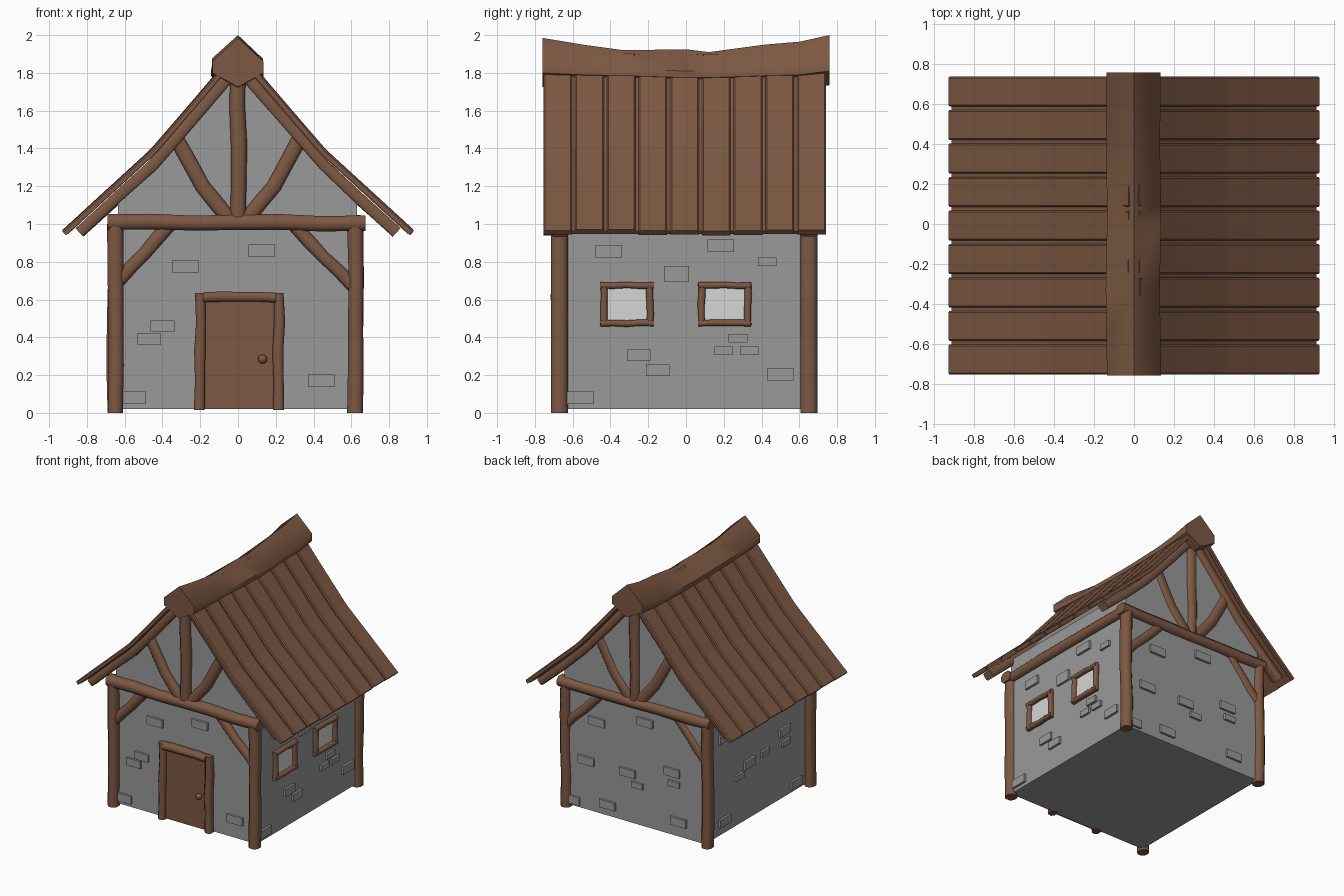
import bpy, bmesh, math, random
from mathutils import Vector as V

if "Cube" in bpy.data.objects:
    bpy.data.objects.remove(bpy.data.objects["Cube"])

random.seed(4)
X, Y = V((1, 0, 0)), V((0, 1, 0))


def material(name, col):
    m = bpy.data.materials.new(name)
    m.diffuse_color = (*col, 1)
    m.use_nodes = True
    m.node_tree.nodes["Principled BSDF"].inputs["Base Color"].default_value = m.diffuse_color
    return m


WOOD = material("brown wood", (0.205, 0.098, 0.056))
STONE = material("grey stone", (0.32, 0.32, 0.32))
GLASS = material("pale glass", (0.67, 0.67, 0.67))


def finish(name, bm, mat, smooth=None):
    bmesh.ops.recalc_face_normals(bm, faces=bm.faces)
    me = bpy.data.meshes.new(name)
    bm.to_mesh(me)
    bm.free()
    me.materials.append(mat)
    if smooth:
        for p in me.polygons:
            p.use_smooth = True
        me.set_sharp_from_angle(angle=math.radians(smooth))
    ob = bpy.data.objects.new(name, me)
    bpy.context.collection.objects.link(ob)
    return ob


def loft(name, rings, mat, smooth=None):
    """Skin a list of closed rings and cap both ends."""
    bm = bmesh.new()
    vs = [[bm.verts.new(p) for p in r] for r in rings]
    n = len(vs[0])
    for a, b in zip(vs, vs[1:]):
        for i in range(n):
            bm.faces.new((a[i], a[(i + 1) % n], b[(i + 1) % n], b[i]))
    bm.faces.new(vs[0])
    bm.faces.new(vs[-1])
    return finish(name, bm, mat, smooth)


def beam(name, pts, w, d, n=Y, wob=0.006, segs=4, ch=0.28):
    """Hewn timber along pts: d thick along axis n, w across, with chamfered corners."""
    pts = [V(p) for p in pts]
    path = [a.lerp(b, i / segs) for a, b in zip(pts, pts[1:]) for i in range(segs)] + [pts[-1]]
    rings = []
    for i, p in enumerate(path):
        t = (path[min(i + 1, len(path) - 1)] - path[max(i - 1, 0)]).normalized()
        b = t.cross(n).normalized()
        if 0 < i < len(path) - 1:
            p = p + b * random.uniform(-wob, wob)
        hw, hd = w / 2 + random.uniform(-wob, wob) * 0.4, d / 2
        c = ch * min(w, d)
        prof = [(hw, hd - c), (hw - c, hd), (c - hw, hd), (-hw, hd - c),
                (-hw, c - hd), (c - hw, -hd), (hw - c, -hd), (hw, c - hd)]
        rings.append([p + b * u + n * v for u, v in prof])
    return loft(name, rings, WOOD, 50)


def box(name, lo, hi, mat):
    bm = bmesh.new()
    bmesh.ops.create_cube(bm, size=1)
    for v in bm.verts:
        v.co = [lo[k] + (v.co[k] + 0.5) * (hi[k] - lo[k]) for k in range(3)]
    return finish(name, bm, mat)


# Stone walls with gables, one solid body
outline = [(-.635, .02), (.63, .02), (.63, 1.16), (.466, 1.31), (0, 1.84), (-.466, 1.31), (-.635, 1.16)]
loft("walls", [[(x, y, z) for x, z in outline] for y in (-.66, .66)], STONE)

# Raised stones: (position along wall, height, width, height size)
L, S = (.14, .065), (.10, .045)
front = [(-.28, .775, L), (.125, .86, L), (-.40, .46, (.125, .06)), (-.47, .39, (.125, .06)),
         (.44, .17, L), (-.56, .08, L)]
right = [(-.41, .855, L), (.185, .885, L), (.43, .80, S), (-.05, .735, (.13, .085)), (.275, .395, S),
         (.2, .33, S), (.335, .33, S), (-.25, .305, (.125, .06)), (-.15, .225, (.125, .06)),
         (.50, .205, L), (-.56, .08, L)]
back = [(.335, .76, L), (-.10, .87, L), (.43, .42, L), (.06, .42, L), (-.03, .34, S), (-.34, .53, L),
        (-.36, .44, S), (.24, .11, L), (-.40, .14, L), (.56, .07, L)]
left = [(.23, .41, S), (.10, .47, L), (-.10, .48, S), (-.35, .56, L), (-.37, .46, S), (.42, .12, L),
        (-.50, .08, L), (.42, .80, L), (-.12, .84, L)]
for side, stones in (("front", front), ("back", back), ("right", right), ("left", left)):
    for i, (u, z, (w, h)) in enumerate(stones):
        s = 1 if side in ("right", "back") else -1
        face = .66 if side in ("front", "back") else (.63 if s > 0 else .635)
        a, b = sorted((s * (face - .02), s * (face + .018)))
        lo, hi = (u - w / 2, a, z - h / 2), (u + w / 2, b, z + h / 2)
        if side in ("right", "left"):
            lo, hi = (a, lo[0], lo[2]), (b, hi[0], hi[2])
        box(f"{side}_stone_{i}", lo, hi, STONE)

# Timber framing on both gable ends
for end, y in (("front", -.67), ("back", .65)):
    for side, x in (("left", -.65), ("right", .62)):
        beam(f"{end}_{side}_post", [(x, y, 0), (x, y, 1.0)], .082, .09)
    beam(f"{end}_tie_beam", [(-.69, y, 1.01), (.675, y, 1.005)], .08, .10, segs=6)
    beam(f"{end}_king_post", [(0, y, 1.03), (0, y, 1.82)], .082, .08)
    beam(f"{end}_left_brace", [(-.36, y, 1.0), (-.63, y, .70)], .07, .06)
    beam(f"{end}_right_brace", [(.29, y, 1.0), (.62, y, .66)], .07, .06)
    for side, s in (("left", -1), ("right", 1)):
        beam(f"{end}_{side}_strut", [(s * .05, y, 1.03), (s * .19, y, 1.20), (s * .32, y, 1.44)],
             .08, .06, wob=.003, segs=2)
        beam(f"{end}_{side}_rafter", [(s * .02, y, 1.81), (s * .452, y, 1.31), (s * .84, y, .955)],
             .06, .08, wob=.003, segs=2, ch=.15)

# Wall plates under the eaves
for side, x in (("left", -.65), ("right", .63)):
    beam(f"{side}_wall_plate", [(x, -.66, 1.0), (x, .65, 1.0)], .08, .08, n=X)


# Roof: a thin underlay on each slope with nine bent planks on top
def slope(name, s, y0, y1, top, thick, reach, mat_smooth=None):
    """Bent board following the roof line, `top` below the outer surface."""
    line = [(.03, 1.903), (.25, 1.645), (.45, 1.413), (.482, 1.38), (.70, 1.181), (reach, .97 + (.93 - reach) * .916)]
    c = .008
    rings = []
    for i, (x, z) in enumerate(line):
        k = V((.76, .65)) if i < 2 else V((.72, .69)) if i < 4 else V((.675, .737))
        p = V((x, z)) - k * top
        q = p - k * thick
        m = p - k * c
        ring = [(y0, m), (y0 + c, p), (y1 - c, p), (y1, m), (y1, q), (y0, q)]
        rings.append([(s * v.x, y, v.y) for y, v in ring])
    return loft(name, rings, WOOD, 35)


for side, s in (("left", -1), ("right", 1)):
    slope(f"{side}_roof_underlay", s, -.735, .72, .016, .022, .925)
    for i in range(9):
        y0 = -.755 + i * .1679
        j = random.uniform(-.003, .003)
        slope(f"{side}_roof_plank_{i}", s, y0, y0 + .152, j + .003, .03, .932 + j)

# Sagging ridge log: (y, top z, lower side z)
ridge = [(-.76, 1.985, 1.80), (-.55, 1.95, 1.79), (-.33, 1.92, 1.785), (0, 1.925, 1.775),
         (.12, 1.91, 1.775), (.42, 1.95, 1.785), (.60, 1.965, 1.79), (.76, 2.0, 1.81)]
rings = []
for y, t, lo in ridge:
    h = max(t - .125, lo + .035)
    j = random.uniform(-.004, .004)
    rings.append([(0, y, t), (.133 + j, y, h), (.133 + j, y, lo), (0, y, lo - .075),
                  (-.138 + j, y, lo), (-.138 + j, y, h)])
loft("ridge_log", rings, WOOD, 50)

# Door with frame and round knob
box("door", (-.18, -.675, .02), (.195, -.64, .60), WOOD)
beam("door_left_jamb", [(-.205, -.675, .015), (-.20, -.675, .635)], .055, .07)
beam("door_right_jamb", [(.215, -.675, .015), (.215, -.675, .635)], .055, .07)
beam("door_lintel", [(-.185, -.68, .612), (.20, -.68, .61)], .055, .075)
bm = bmesh.new()
bmesh.ops.create_uvsphere(bm, u_segments=12, v_segments=8, radius=.024)
bmesh.ops.translate(bm, verts=bm.verts, vec=(.13, -.69, .285))
finish("door_knob", bm, WOOD, 60)

# Two framed windows in the right wall
for i, y in enumerate((-.313, .205)):
    box(f"window_pane_{i}", (.628, y - .115, .475), (.636, y + .115, .67), GLASS)
    for z in (.475, .675):
        beam(f"window_rail_{i}", [(.64, y - .14, z), (.64, y + .14, z)], .034, .05, n=X, wob=.003)
    for u in (-.122, .122):
        beam(f"window_stile_{i}", [(.64, y + u, .465), (.64, y + u, .685)], .036, .045, n=X, wob=.003)
